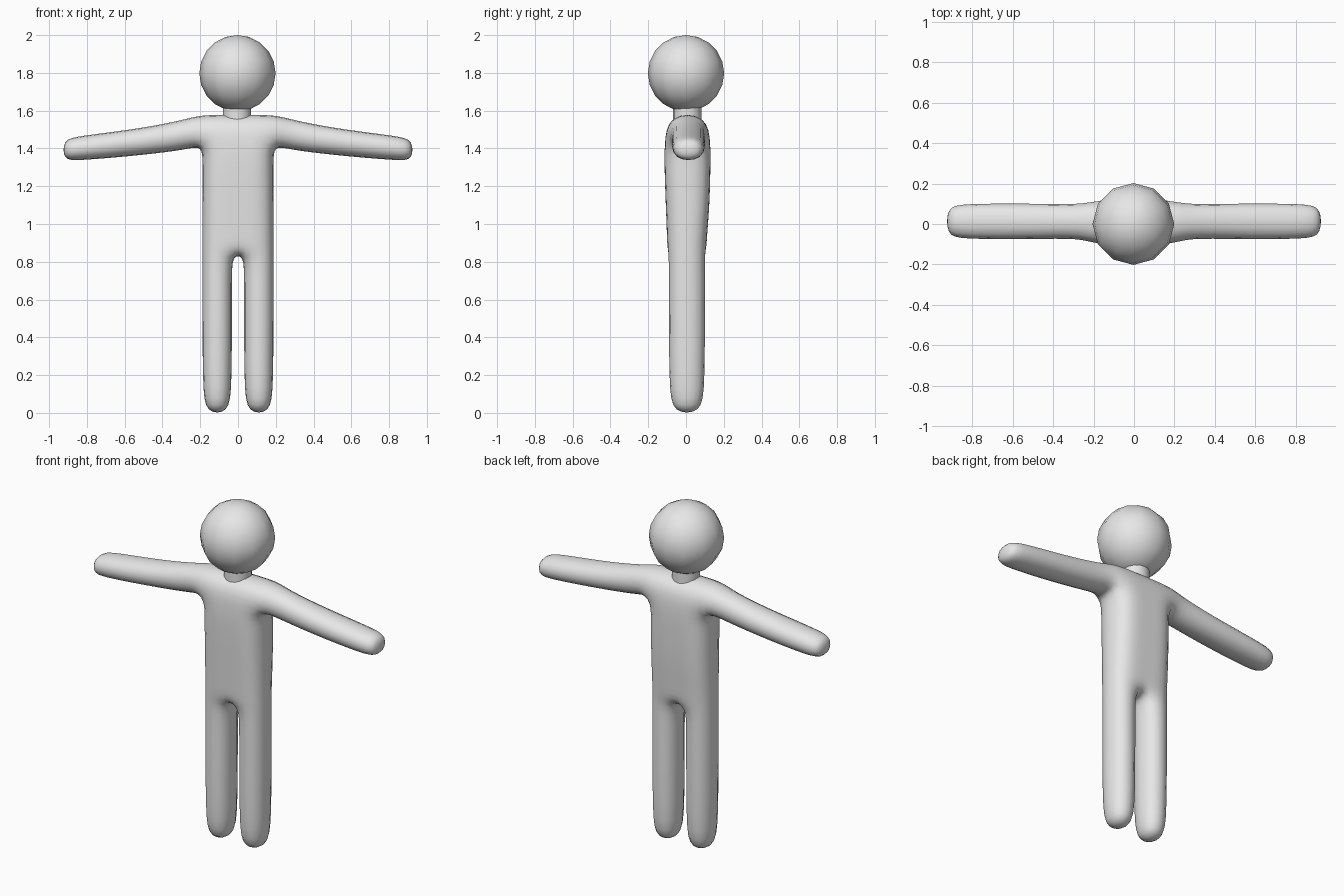
import bpy, bmesh

if "Cube" in bpy.data.objects:
    bpy.data.objects.remove(bpy.data.objects["Cube"])

grey = bpy.data.materials.new("light_grey")
grey.diffuse_color = (0.8, 0.8, 0.8, 1)
grey.use_nodes = True
grey.node_tree.nodes["Principled BSDF"].inputs["Base Color"].default_value = grey.diffuse_color


def finish(bm, name):
    bmesh.ops.recalc_face_normals(bm, faces=bm.faces)
    for f in bm.faces:
        f.smooth = True
    mesh = bpy.data.meshes.new(name)
    bm.to_mesh(mesh)
    bm.free()
    mesh.materials.append(grey)
    obj = bpy.data.objects.new(name, mesh)
    bpy.context.collection.objects.link(obj)
    return obj


def loft(bm, rings):
    """Bridge successive rings of four vertices and cap the last one."""
    for a, b in zip(rings, rings[1:]):
        for i in range(4):
            j = (i + 1) % 4
            bm.faces.new((a[i], a[j], b[j], b[i]))
    bm.faces.new(rings[-1])


# Body cage: torso three columns wide, limbs extruded from its open faces
bm = bmesh.new()
columns = (-0.195, -0.025, 0.025, 0.195)
layers = ((0.83, -0.099, 0.107), (0.93, -0.10, 0.11), (1.10, -0.107, 0.125),
          (1.33, -0.115, 0.13), (1.41, -0.113, 0.13), (1.585, -0.10, 0.115))
front = [[bm.verts.new((x, yf, z)) for x in columns] for z, yf, yb in layers]
back = [[bm.verts.new((x, yb, z)) for x in columns] for z, yf, yb in layers]
top = len(layers) - 1
for k in range(top):
    for side in (front, back):
        for c in range(3):
            bm.faces.new((side[k][c], side[k][c + 1], side[k + 1][c + 1], side[k + 1][c]))
    if k < top - 1:
        for c in (0, 3):
            bm.faces.new((front[k][c], back[k][c], back[k + 1][c], front[k + 1][c]))
for c in range(3):
    bm.faces.new((front[top][c], front[top][c + 1], back[top][c + 1], back[top][c]))
bm.faces.new((front[0][1], front[0][2], back[0][2], back[0][1]))

# Legs
for a, b in ((0, 1), (2, 3)):
    rings = [[front[0][a], front[0][b], back[0][b], back[0][a]]]
    for z, s in ((0.72, 1), (0.14, 1), (-0.01, 0.8)):
        mid, hx, hy = (columns[a] + columns[b]) / 2, 0.085 * s, 0.104 * s
        rings.append([bm.verts.new((mid + i * hx, 0.005 + j * hy, z))
                      for i, j in ((-1, -1), (1, -1), (1, 1), (-1, 1))])
    loft(bm, rings)

# Arms
for c, sign in ((0, -1), (3, 1)):
    rings = [[front[top - 1][c], back[top - 1][c], back[top][c], front[top][c]]]
    for x, z, hz, hy in ((0.27, 1.475, 0.088, 0.09), (0.50, 1.436, 0.077, 0.096),
                         (0.85, 1.40, 0.071, 0.096), (0.93, 1.392, 0.058, 0.075)):
        rings.append([bm.verts.new((sign * x, 0.013 + j * hy, z + k * hz))
                      for j, k in ((-1, -1), (1, -1), (1, 1), (-1, 1))])
    loft(bm, rings)

body = finish(bm, "body")
smooth = body.modifiers.new("rounding", 'SUBSURF')
smooth.levels = smooth.render_levels = 2

# Head
bm = bmesh.new()
bmesh.ops.create_uvsphere(bm, u_segments=12, v_segments=10, radius=0.202)
head = finish(bm, "head")
head.location = (-0.003, 0, 1.798)

# Neck
bm = bmesh.new()
bmesh.ops.create_cone(bm, segments=16, cap_ends=False, radius1=0.075,
                      radius2=0.075, depth=0.12)
neck = finish(bm, "neck")
neck.location = (-0.005, 0.007, 1.58)
